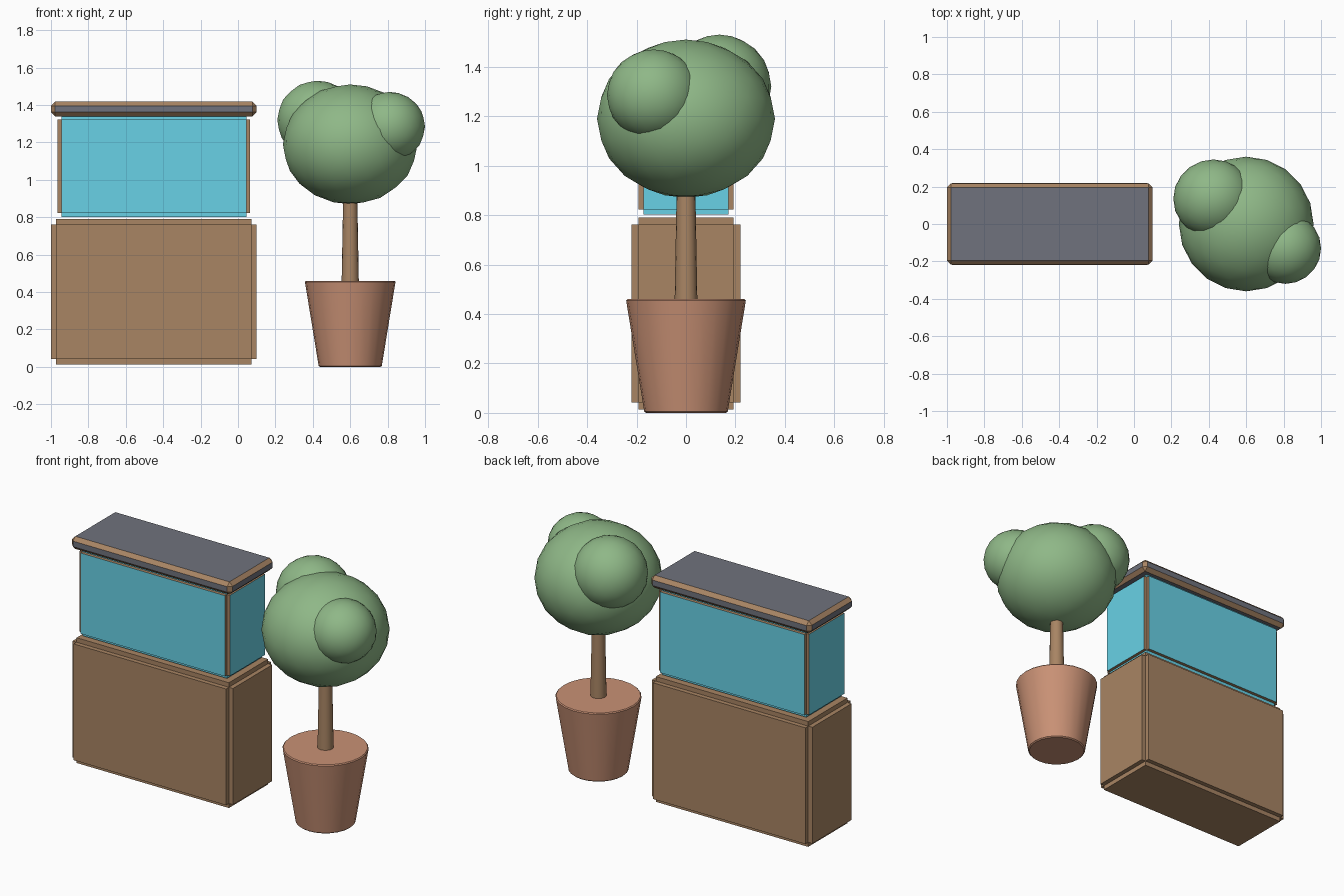
import bpy
import bmesh
import math
from mathutils import Vector

cube = bpy.data.objects.get("Cube")
if cube:
    bpy.data.objects.remove(cube, do_unlink=True)


def material(name, srgb):
    col = [((c + 0.055) / 1.055) ** 2.4 for c in srgb] + [1.0]
    mat = bpy.data.materials.new(name)
    mat.use_nodes = True
    mat.diffuse_color = col
    bsdf = next(n for n in mat.node_tree.nodes if n.type == 'BSDF_PRINCIPLED')
    bsdf.inputs["Base Color"].default_value = col
    return mat


wood = material("wood brown", (0.66, 0.52, 0.39))
water = material("water blue", (0.41, 0.82, 0.90))
slate = material("slate grey", (0.44, 0.45, 0.49))
clay = material("terracotta", (0.79, 0.57, 0.46))
leaf = material("leaf green", (0.56, 0.72, 0.53))


def make_object(name, bm, mats, smooth=None):
    bmesh.ops.recalc_face_normals(bm, faces=bm.faces)
    mesh = bpy.data.meshes.new(name)
    bm.to_mesh(mesh)
    bm.free()
    for m in mats:
        mesh.materials.append(m)
    obj = bpy.data.objects.new(name, mesh)
    bpy.context.collection.objects.link(obj)
    if smooth:
        bpy.ops.object.select_all(action='DESELECT')
        obj.select_set(True)
        bpy.context.view_layer.objects.active = obj
        bpy.ops.object.shade_smooth_by_angle(angle=math.radians(smooth))
    return obj


def add_box(bm, centre, size):
    verts = bmesh.ops.create_cube(bm, size=1)["verts"]
    for v in verts:
        v.co = Vector(c + p * s for c, p, s in zip(centre, v.co, size))
    return {f for v in verts for f in v.link_faces}


def notched_box(name, centre, size, notch, mats):
    """Box with a square step cut along every edge, built from three crossing slabs."""
    bm = bmesh.new()
    for axis in range(3):
        dims = [s if i == axis else s - 2 * notch for i, s in enumerate(size)]
        for f in add_box(bm, centre, dims):
            f.normal_update()
            outer = abs(f.normal[axis]) > 0.5 or axis == 2
            f.material_index = 0 if outer else len(mats) - 1
    return make_object(name, bm, mats)


MID = -0.45  # centre of the tank and its stand
TREE = 0.60  # centre of the potted tree

# Stand and tank
notched_box("stand", (MID, 0, 0.402), (1.10, 0.44, 0.776), 0.028, [wood])
notched_box("tank", (MID, 0, 1.072), (1.03, 0.384, 0.54), 0.02, [water, wood])

# Lid with trim on its chamfered edges
bm = bmesh.new()
add_box(bm, (MID, 0, 1.379), (1.10, 0.435, 0.078))
bmesh.ops.bevel(bm, geom=bm.edges[:], offset=0.022, segments=1, affect='EDGES')
for f in bm.faces:
    f.normal_update()
    f.material_index = 0 if max(abs(n) for n in f.normal) > 0.95 else 1
make_object("lid", bm, [slate, wood])


def cone(name, low, high, r_low, r_high, sides, mat, rim=0):
    bm = bmesh.new()
    bmesh.ops.create_cone(bm, cap_ends=True, segments=sides, radius1=r_low,
                          radius2=r_high, depth=high - low)
    bmesh.ops.translate(bm, verts=bm.verts, vec=(TREE, 0, (low + high) / 2))
    if rim:
        edges = [e for e in bm.edges if any(len(f.verts) > 4 for f in e.link_faces)]
        bmesh.ops.bevel(bm, geom=edges, offset=rim, segments=1, affect='EDGES')
    make_object(name, bm, [mat], 35)


cone("pot", 0, 0.46, 0.168, 0.243, 24, clay, 0.006)
cone("trunk", 0.45, 0.95, 0.046, 0.037, 16, wood)

# Foliage balls
for name, centre, radii in (
    ("crown", (TREE, 0, 1.19), (0.36, 0.36, 0.32)),
    ("left_back_leaves", (0.425, 0.135, 1.32), (0.215, 0.21, 0.21)),
    ("left_front_leaves", (0.81, -0.13, 1.285), (0.19, 0.19, 0.185)),
):
    bm = bmesh.new()
    bmesh.ops.create_icosphere(bm, subdivisions=3, radius=1)
    bmesh.ops.scale(bm, verts=bm.verts, vec=radii)
    bmesh.ops.translate(bm, verts=bm.verts, vec=centre)
    make_object(name, bm, [leaf], 60)
